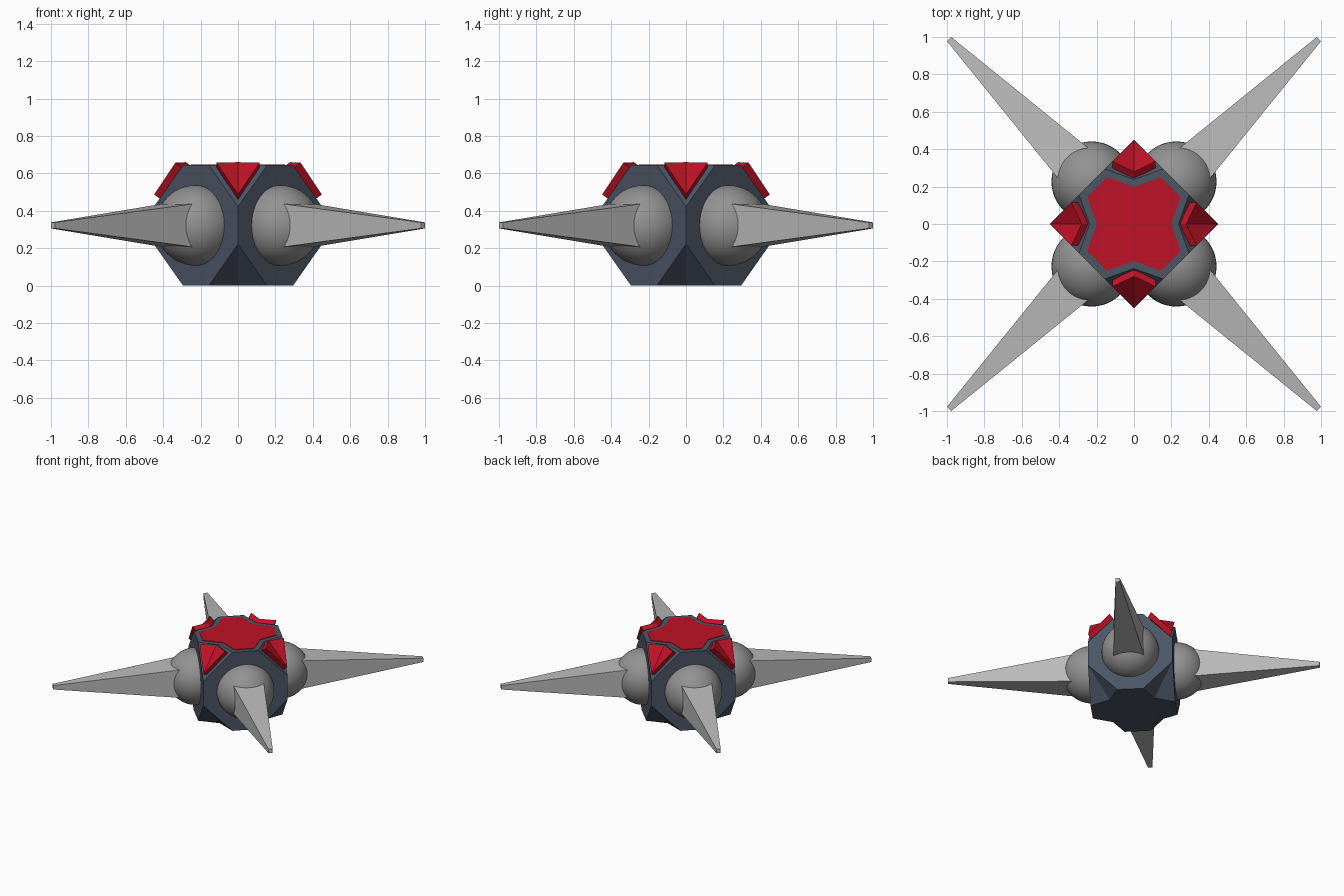
import bpy, bmesh, math
from mathutils import Matrix, Vector

if "Cube" in bpy.data.objects:
    bpy.data.objects.remove(bpy.data.objects["Cube"])


def material(name, col):
    m = bpy.data.materials.new(name)
    m.diffuse_color = (*col, 1)
    m.use_nodes = True
    m.node_tree.nodes["Principled BSDF"].inputs["Base Color"].default_value = m.diffuse_color
    return m


SLATE = material("slate_blue", (0.072, 0.092, 0.13))
RED = material("deep_red", (0.53, 0.006, 0.02))
STEEL = material("dark_steel", (0.29, 0.29, 0.29))
PALE = material("pale_steel", (0.49, 0.49, 0.49))

MID = 0.322      # centre height, also half the body size
CORNER = 0.45    # radius of the body's vertical edges
CUT = 0.156      # corner cut, measured in plan


def finish(bm, name, mat):
    bmesh.ops.recalc_face_normals(bm, faces=bm.faces)
    me = bpy.data.meshes.new(name)
    bm.to_mesh(me)
    bm.free()
    me.materials.append(mat)
    ob = bpy.data.objects.new(name, me)
    bpy.context.collection.objects.link(ob)
    return ob


def quarter(k, p):
    return Matrix.Rotation(k * math.pi / 2, 3, 'Z') @ Vector(p)


# Body: cube standing on edge in plan, each corner cut with a shallow valley
bm = bmesh.new()
V = {}
for k in range(4):
    for s in (-1, 1):
        pts = {'edge': (CORNER, 0, MID + s * 0.1),
               'right': (CORNER - CUT, -CUT, MID + s * MID),
               'notch': (0.238, 0, MID + s * MID),
               'left': (CORNER - CUT, CUT, MID + s * MID)}
        for n, p in pts.items():
            V[k, s, n] = bm.verts.new(quarter(k, p))
for s in (-1, 1):
    bm.faces.new([V[k, s, n] for k in range(4) for n in ('right', 'notch', 'left')])
    for k in range(4):
        for n in ('right', 'left'):
            bm.faces.new([V[k, s, 'edge'], V[k, s, n], V[k, s, 'notch']])
for k in range(4):
    j = (k + 1) % 4
    bm.faces.new([V[k, 1, 'edge'], V[k, 1, 'left'], V[j, 1, 'right'], V[j, 1, 'edge'],
                  V[j, -1, 'edge'], V[j, -1, 'right'], V[k, -1, 'left'], V[k, -1, 'edge']])
finish(bm, "body", SLATE)

# Top plate: notched outline, very thin
bm = bmesh.new()
outline = [quarter(k, p) for k in range(4)
           for p in ((0.25, -0.144, 0.64), (0.198, 0, 0.64), (0.25, 0.144, 0.64))]
f = bm.faces.new([bm.verts.new(p) for p in outline])
ext = bmesh.ops.extrude_face_region(bm, geom=[f])
bmesh.ops.translate(bm, vec=(0, 0, 0.008),
                    verts=[v for v in ext['geom'] if isinstance(v, bmesh.types.BMVert)])
finish(bm, "top_plate", RED)

# Corner plates: folded triangles lying on the upper corner cuts
for k in range(4):
    bm = bmesh.new()
    outer = [(0.448, 0, 0.487), (0.335, 0.115, 0.657), (0.279, 0, 0.66), (0.335, -0.115, 0.657)]
    inner = [(x - 0.036, y, z - 0.026) for x, y, z in outer]
    o = [bm.verts.new(quarter(k, p)) for p in outer]
    i = [bm.verts.new(quarter(k, p)) for p in inner]
    for ring in (o, i):
        bm.faces.new([ring[0], ring[1], ring[2]])
        bm.faces.new([ring[0], ring[2], ring[3]])
    for a in range(4):
        b = (a + 1) % 4
        bm.faces.new([o[a], o[b], i[b], i[a]])
    finish(bm, f"corner_plate_{k + 1}", RED)

# Ball joints and tapered square spikes on the four side faces
for k in range(4):
    ang = math.pi / 4 + k * math.pi / 2
    spin = Matrix.Translation((0, 0, MID)) @ Matrix.Rotation(ang, 4, 'Z')

    bm = bmesh.new()
    bmesh.ops.create_uvsphere(bm, u_segments=48, v_segments=24, radius=0.215,
                              matrix=spin @ Matrix.Translation((0.32, 0, 0)))
    for f in bm.faces:
        f.smooth = True
    finish(bm, f"ball_joint_{k + 1}", STEEL)

    bm = bmesh.new()
    rings = []
    for d, h in ((0.42, 0.119), (1.398, 0.016)):
        rings.append([bm.verts.new(spin @ Vector((d, y * h, z * h)))
                      for y, z in ((-1, -1), (1, -1), (1, 1), (-1, 1))])
    for r in rings:
        bm.faces.new(r)
    for a in range(4):
        b = (a + 1) % 4
        bm.faces.new([rings[0][a], rings[0][b], rings[1][b], rings[1][a]])
    finish(bm, f"spike_{k + 1}", PALE)
